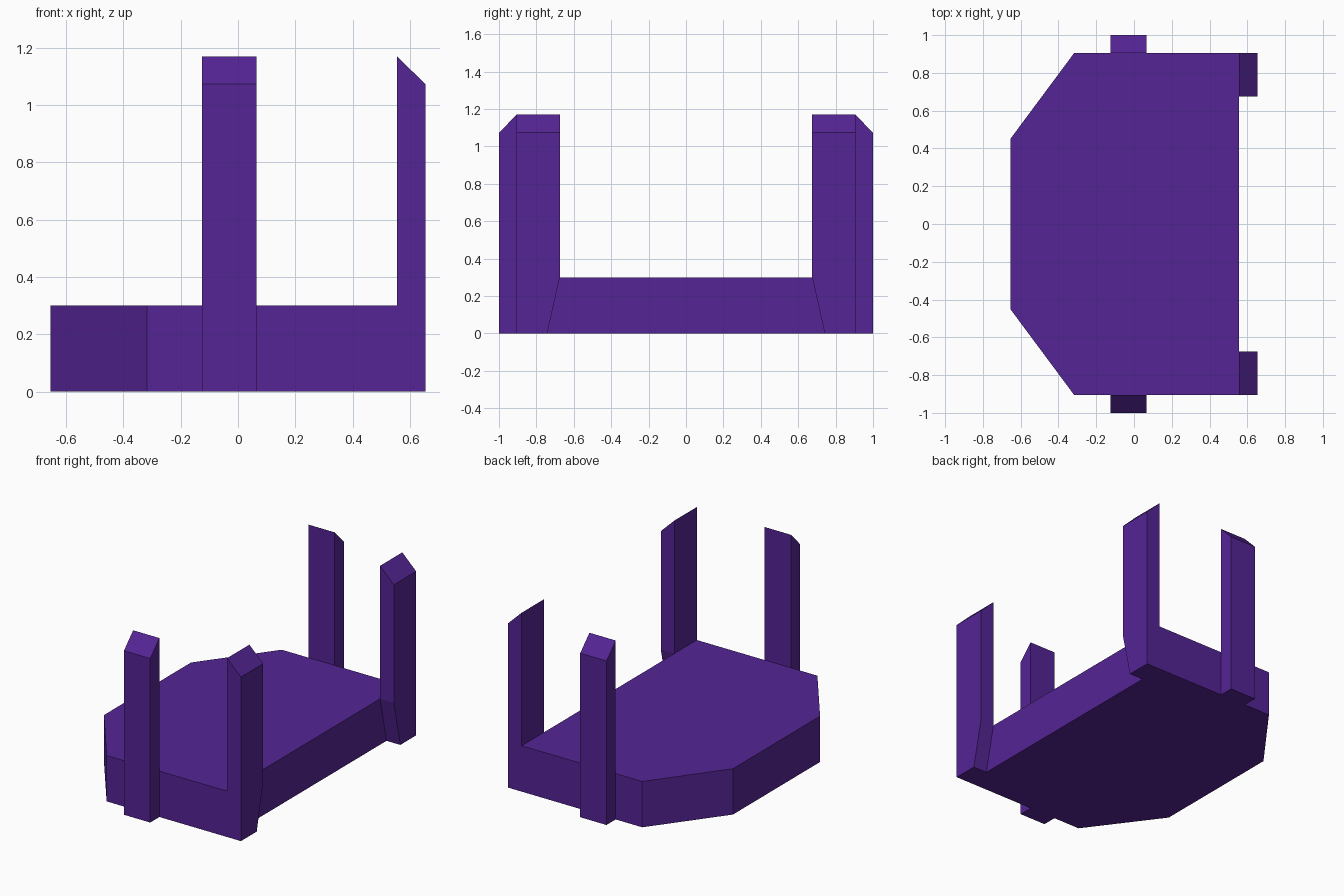
import bpy
import bmesh
from mathutils import Vector

if "Cube" in bpy.data.objects:
    bpy.data.objects.remove(bpy.data.objects["Cube"])

purple = bpy.data.materials.new("purple")
purple.diffuse_color = (0.089, 0.018, 0.300, 1.0)
purple.use_nodes = True
purple.node_tree.nodes["Principled BSDF"].inputs["Base Color"].default_value = purple.diffuse_color


def prism(name, profile, offset):
    """Extrude a closed planar outline along an offset vector."""
    bm = bmesh.new()
    face = bm.faces.new([bm.verts.new(p) for p in profile])
    new = bmesh.ops.extrude_face_region(bm, geom=[face])["geom"]
    bmesh.ops.translate(bm, vec=Vector(offset),
                        verts=[g for g in new if isinstance(g, bmesh.types.BMVert)])
    bmesh.ops.recalc_face_normals(bm, faces=bm.faces)
    mesh = bpy.data.meshes.new(name)
    bm.to_mesh(mesh)
    bm.free()
    mesh.materials.append(purple)
    obj = bpy.data.objects.new(name, mesh)
    bpy.context.collection.objects.link(obj)
    return obj


BODY_X, BODY_Y, BODY_Z = 0.555, 0.905, 0.30
TOP, SHOULDER = 1.17, 1.073

# Flat bed with two chamfered corners
outline = [(-0.655, -0.45), (-0.317, -BODY_Y), (BODY_X, -BODY_Y),
           (BODY_X, BODY_Y), (-0.317, BODY_Y), (-0.655, 0.45)]
prism("bed", [(x, y, 0) for x, y in outline], (0, 0, BODY_Z))

for s, side in ((-1, "front"), (1, "back")):
    # Side post with its top sloping outward
    prism(side + "_side_post",
          [(-0.125, s * y, z) for y, z in
           ((BODY_Y, 0), (1.0, 0), (1.0, SHOULDER), (BODY_Y, TOP))],
          (0.19, 0, 0))

    # End post: narrows toward the foot on its inner edge
    post = prism(side + "_end_post",
                 [(BODY_X, s * y, z) for y, z in
                  ((BODY_Y, 0), (BODY_Y, TOP), (0.675, TOP),
                   (0.675, BODY_Z), (0.742, 0))],
                 (0.655 - BODY_X, 0, 0))
    # Lower the outer top edge to make the slope
    for v in post.data.vertices:
        if v.co.z > 1.1 and v.co.x > 0.6:
            v.co.z = SHOULDER
